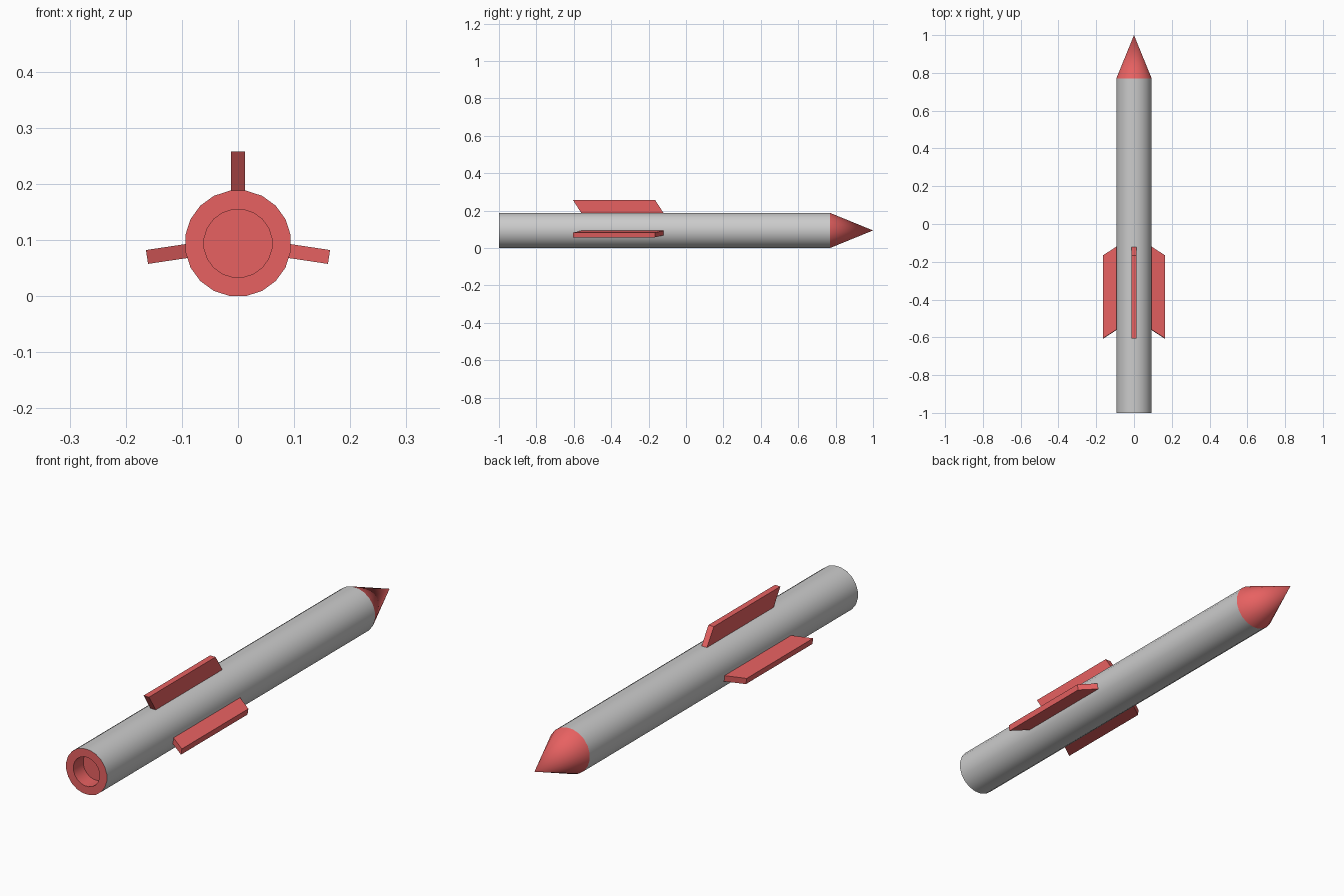
import bpy, bmesh
from math import sin, cos, pi, radians
from mathutils import Matrix

if "Cube" in bpy.data.objects:
    bpy.data.objects.remove(bpy.data.objects["Cube"])

SIDES = 20
R = 0.095      # body radius
CZ = 0.094     # height of the body axis

red = bpy.data.materials.new("red")
red.diffuse_color = (0.8, 0.12, 0.12, 1)
red.use_nodes = True
red.node_tree.nodes["Principled BSDF"].inputs["Base Color"].default_value = red.diffuse_color


def finish(name, bm, material=None, smooth=False):
    bmesh.ops.recalc_face_normals(bm, faces=bm.faces)
    mesh = bpy.data.meshes.new(name)
    bm.to_mesh(mesh)
    bm.free()
    obj = bpy.data.objects.new(name, mesh)
    bpy.context.collection.objects.link(obj)
    if material:
        mesh.materials.append(material)
    if smooth:
        bpy.ops.object.select_all(action='DESELECT')
        obj.select_set(True)
        bpy.context.view_layer.objects.active = obj
        bpy.ops.object.shade_smooth_by_angle(angle=radians(35))
    return obj


def lathe(name, profile, material=None):
    """Turn (radius, y) points around the long axis."""
    bm = bmesh.new()
    rings = []
    for r, y in profile:
        if r == 0:
            rings.append([bm.verts.new((0, y, CZ))] * SIDES)
        else:
            angles = [2 * pi * (i + 0.5) / SIDES for i in range(SIDES)]
            rings.append([bm.verts.new((r * sin(a), y, CZ + r * cos(a))) for a in angles])
    for a, b in zip(rings, rings[1:]):
        for i in range(SIDES):
            j = (i + 1) % SIDES
            corners = list(dict.fromkeys((a[i], a[j], b[j], b[i])))
            bm.faces.new(corners)
    return finish(name, bm, material, True)


def fin(name, angle):
    """Swept plate standing on the body, rolled around the long axis."""
    half = 0.0125
    outline = [(-0.558, 0.09), (-0.605, 0.164), (-0.166, 0.164), (-0.118, 0.09)]
    bm = bmesh.new()
    base = bm.faces.new([bm.verts.new((-half, y, z)) for y, z in outline])
    ext = bmesh.ops.extrude_face_region(bm, geom=[base])
    moved = [v for v in ext["geom"] if isinstance(v, bmesh.types.BMVert)]
    bmesh.ops.translate(bm, verts=moved, vec=(2 * half, 0, 0))
    bm.transform(Matrix.Translation((0, 0, CZ)) @ Matrix.Rotation(radians(angle), 4, 'Y'))
    return finish(name, bm, red)


# Main tube, nose and hollow tail
lathe("body_tube", [(R, -1), (R, 0.77)])
lathe("nose_cone", [(R, 0.77), (0, 1)], red)
lathe("tail_nozzle", [(R, -1), (0.061, -1), (0.061, -0.935), (0, -0.935)], red)

# Three fins: one upright, two drooping slightly
for name, angle in (("top_fin", 0), ("right_fin", 98.5), ("left_fin", -98.5)):
    fin(name, angle)
